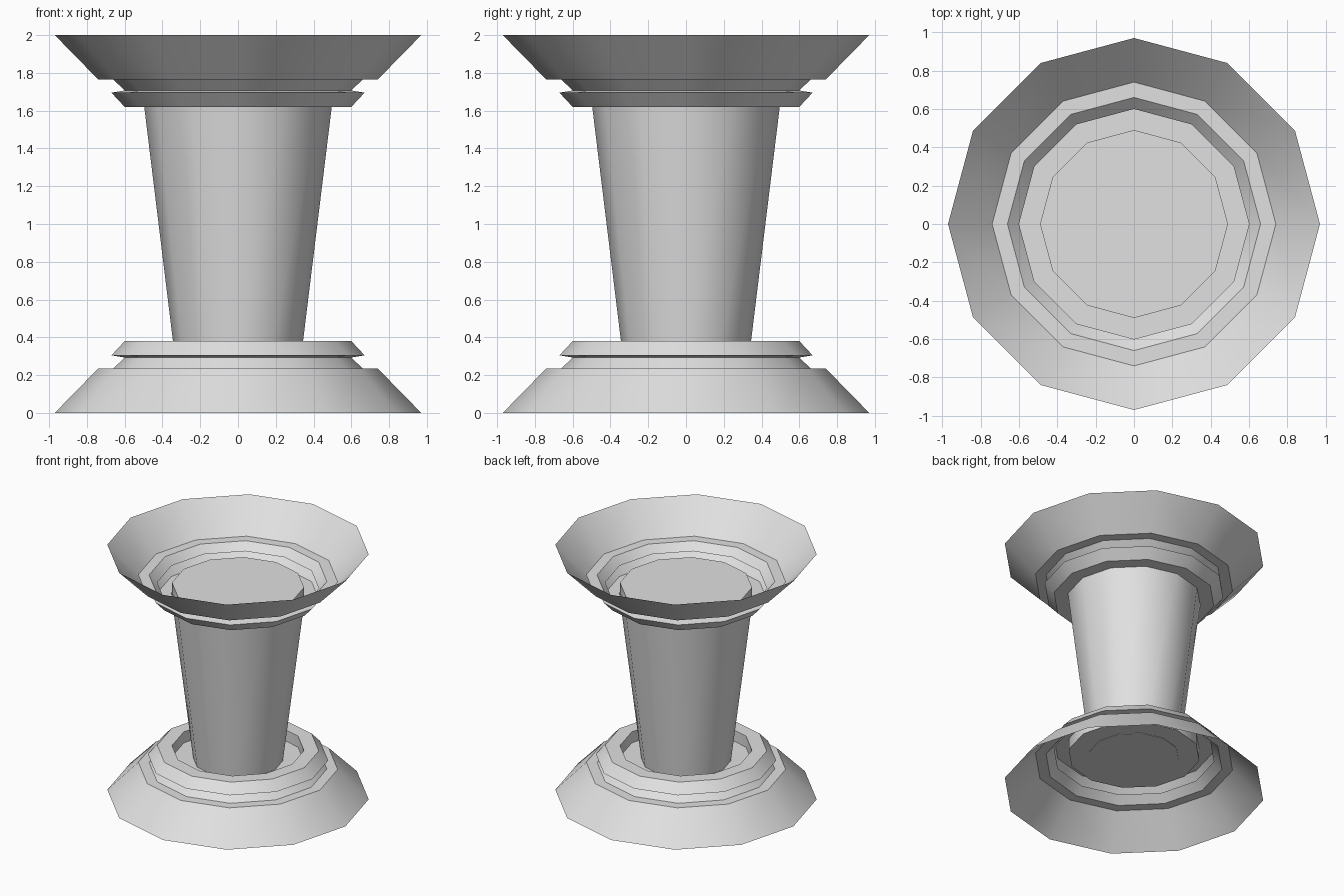
import bpy, bmesh, math

if "Cube" in bpy.data.objects:
    bpy.data.objects.remove(bpy.data.objects["Cube"])

SIDES = 12
stone = bpy.data.materials.new("light grey")
stone.diffuse_color = (0.75, 0.75, 0.75, 1)
stone.use_nodes = True
stone.node_tree.nodes["Principled BSDF"].inputs["Base Color"].default_value = stone.diffuse_color


def lathe(name, profile, flip_z=False):
    """Spin (radius, z) points into a 12-sided surface; radius 0 closes to a flat disc."""
    bm = bmesh.new()
    prev = None
    for r, z in profile:
        z = 2 - z if flip_z else z
        if r == 0:
            bm.faces.new(prev)                      # flat end cap
            continue
        ring = [bm.verts.new((r * math.cos(2 * math.pi * i / SIDES),
                              r * math.sin(2 * math.pi * i / SIDES), z))
                for i in range(SIDES)]
        if prev:
            for i in range(SIDES):
                j = (i + 1) % SIDES
                bm.faces.new((prev[i], prev[j], ring[j], ring[i]))
        prev = ring
    if flip_z:
        bmesh.ops.reverse_faces(bm, faces=bm.faces)
    me = bpy.data.meshes.new(name)
    bm.to_mesh(me)
    bm.free()
    me.materials.append(stone)
    ob = bpy.data.objects.new(name, me)
    bpy.context.collection.objects.link(ob)
    bpy.ops.object.select_all(action='DESELECT')
    ob.select_set(True)
    bpy.context.view_layer.objects.active = ob
    bpy.ops.object.shade_smooth_by_angle(angle=math.radians(32))
    return ob


# Flared skirt, step, neck, collar ring and recessed cup (open thin shell)
flare = [(0.97, 0), (0.74, 0.235), (0.66, 0.235), (0.60, 0.293),
         (0.67, 0.305), (0.60, 0.38), (0.49, 0.38), (0.49, 0.29), (0, 0.29)]
lathe("base_flare", flare)
lathe("top_flare", flare, flip_z=True)

# Tapered shaft between the two flares
shaft = lathe("shaft", [(0.333, 0.287), (0.497, 1.625), (0, 1.625)])
bm = bmesh.new()
bm.from_mesh(shaft.data)
bmesh.ops.holes_fill(bm, edges=[e for e in bm.edges if e.is_boundary])
bmesh.ops.recalc_face_normals(bm, faces=bm.faces)
bm.to_mesh(shaft.data)
bm.free()
bpy.context.view_layer.objects.active = shaft
bpy.ops.object.shade_smooth_by_angle(angle=math.radians(32))
